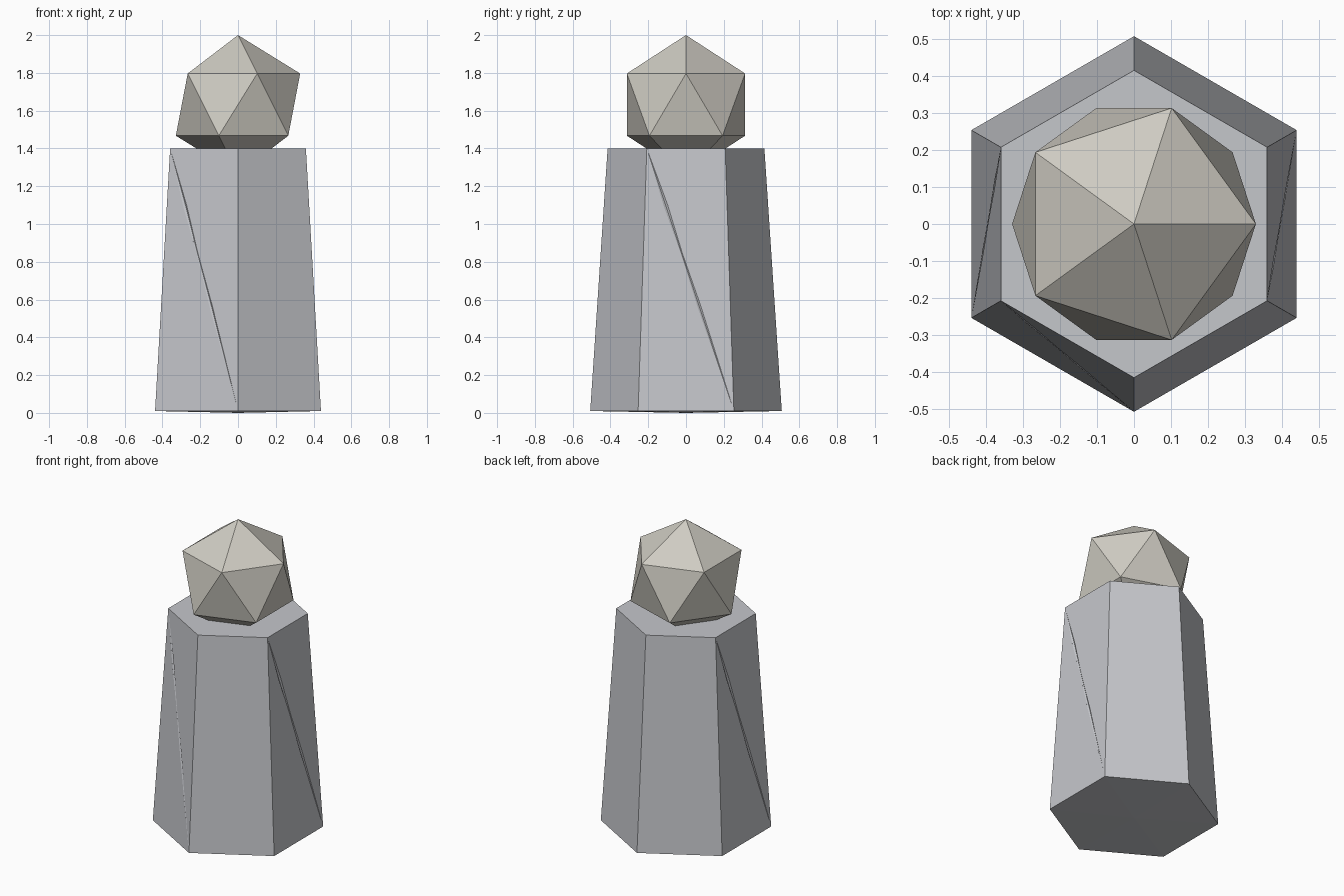
import bpy, bmesh
from math import radians, cos, sin
from mathutils import Vector

if "Cube" in bpy.data.objects:
    bpy.data.objects.remove(bpy.data.objects["Cube"])

Z0, Z1, R0, R1 = 0.01, 1.40, 0.507, 0.415


def material(name, rgb):
    m = bpy.data.materials.new(name)
    m.diffuse_color = (*rgb, 1)
    m.use_nodes = True
    m.node_tree.nodes["Principled BSDF"].inputs["Base Color"].default_value = m.diffuse_color
    return m


def make_object(name, bm, mat=None):
    bmesh.ops.recalc_face_normals(bm, faces=bm.faces)
    me = bpy.data.meshes.new(name)
    bm.to_mesh(me)
    bm.free()
    ob = bpy.data.objects.new(name, me)
    bpy.context.collection.objects.link(ob)
    if mat:
        me.materials.append(mat)
    return ob


def corner(deg, r, z):
    return Vector((r * cos(radians(deg)), r * sin(radians(deg)), z))


# Tapered six-sided pedestal with a barely domed underside
bm = bmesh.new()
low = [bm.verts.new(corner(30 + 60 * i, R0, Z0)) for i in range(6)]
top = [bm.verts.new(corner(30 + 60 * i, R1, Z1)) for i in range(6)]
base = bm.verts.new((0, 0, 0))
bm.faces.new(top)
for i in range(6):
    j = (i + 1) % 6
    bm.faces.new((low[i], low[j], top[j], top[i]))
    bm.faces.new((low[j], low[i], base))
pedestal = make_object("pedestal", bm, material("stone_grey", (0.56, 0.57, 0.60)))


# Shallow diagonal cracks running corner to corner on three sides
def crack_cutter(deg):
    a, b = corner(deg, R1, Z1), corner(deg + 60, R0, Z0)
    out = corner(deg + 30, 1, 0)
    along = (b - a).normalized()
    side = along.cross(out).normalized()
    out = side.cross(along).normalized()
    bm = bmesh.new()
    rings = []
    for t, w in ((0.02, 0.001), (0.22, 0.011), (0.4, 0.004), (0.6, 0.009), (0.97, 0.001)):
        c = a.lerp(b, t)
        rings.append([bm.verts.new(c + d) for d in
                      (side * w, out * 0.02, -side * w, -out * w * 0.7)])
    for r, s in zip(rings, rings[1:]):
        for i in range(4):
            j = (i + 1) % 4
            bm.faces.new((r[i], r[j], s[j], s[i]))
    bm.faces.new(rings[0])
    bm.faces.new(rings[-1])
    ob = make_object("crack_cutter", bm)
    ob.hide_render = True
    ob.hide_set(True)
    return ob


for deg in (150, 210, 330):
    mod = pedestal.modifiers.new("crack", 'BOOLEAN')
    mod.operation = 'DIFFERENCE'
    mod.solver = 'EXACT'
    mod.object = crack_cutter(deg)

# Faceted twenty-sided finial, its lowest point sunk into the pedestal
bpy.ops.mesh.primitive_ico_sphere_add(subdivisions=1, radius=0.368, location=(0, 0, 1.632))
finial = bpy.context.object
finial.name = "finial"
finial.data.materials.append(material("warm_stone", (0.62, 0.60, 0.54)))
